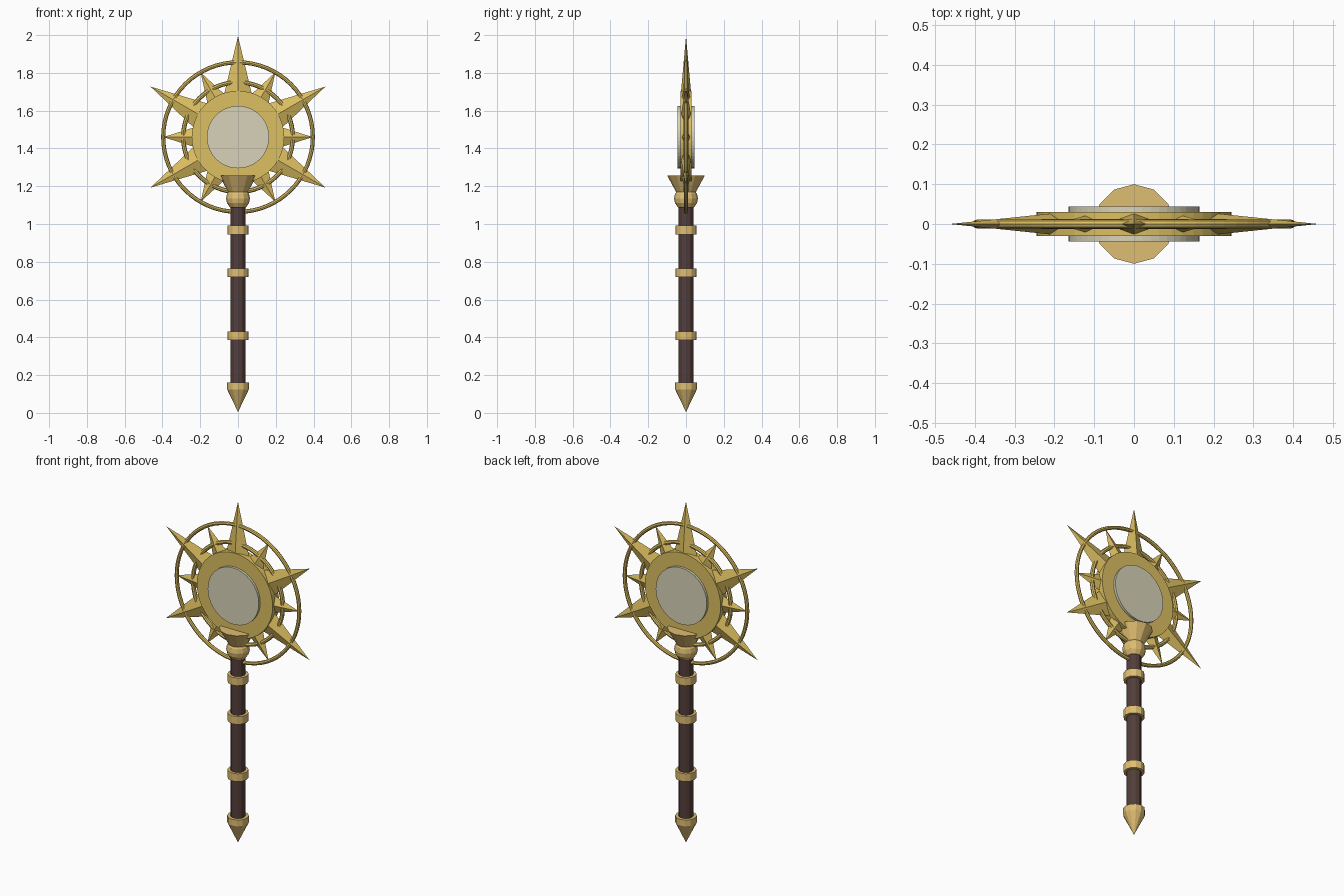
import bpy, bmesh, math
from mathutils import Matrix, Vector

if "Cube" in bpy.data.objects:
    bpy.data.objects.remove(bpy.data.objects["Cube"])

CZ = 1.46  # height of the sun head centre


def material(name, rgb):
    m = bpy.data.materials.new(name)
    m.diffuse_color = (*rgb, 1)
    m.use_nodes = True
    m.node_tree.nodes["Principled BSDF"].inputs["Base Color"].default_value = m.diffuse_color
    return m


GOLD = material("gold", (0.72, 0.52, 0.12))
TRIM = material("warm_gold", (0.74, 0.51, 0.17))
PALE = material("pale_face", (0.69, 0.65, 0.48))
WOOD = material("dark_wood", (0.085, 0.048, 0.042))


def finish(name, bm, mat):
    bmesh.ops.recalc_face_normals(bm, faces=bm.faces[:])
    me = bpy.data.meshes.new(name)
    bm.to_mesh(me)
    bm.free()
    me.materials.append(mat)
    ob = bpy.data.objects.new(name, me)
    bpy.context.collection.objects.link(ob)
    return ob


def lathe(name, profile, mat, sides=12):
    """Closed solid of revolution about z from (radius, z) points."""
    bm = bmesh.new()
    rings = []
    for r, z in profile:
        n = sides if r > 0 else 1
        rings.append([bm.verts.new((r * math.cos(math.tau * i / sides),
                                    r * math.sin(math.tau * i / sides), z)) for i in range(n)])
    for a, b in zip(rings, rings[1:]):
        for i in range(sides):
            j = (i + 1) % sides
            quad = [a[i % len(a)], a[j % len(a)], b[j % len(b)], b[i % len(b)]]
            bm.faces.new(list(dict.fromkeys(quad)))
    for end in (rings[0], rings[-1]):
        if len(end) > 2:
            bm.faces.new(end)
    return finish(name, bm, mat)


def disc(name, r, half, mat):
    ob = lathe(name, [(r, -half), (r, half)], mat, 48)
    ob.rotation_euler.x = math.pi / 2
    ob.location.z = CZ


def ring(name, major, minor):
    bpy.ops.mesh.primitive_torus_add(major_segments=64, minor_segments=8, major_radius=major,
                                     minor_radius=minor, location=(0, 0, CZ),
                                     rotation=(math.pi / 2, 0, 0))
    ob = bpy.context.object
    ob.name = name
    ob.data.materials.append(GOLD)


def spikes(name, start, base, tip, half_w, half_d):
    """Six four-sided spikes spread around the head."""
    bm = bmesh.new()
    for k in range(6):
        turn = Matrix.Translation((0, 0, CZ)) @ Matrix.Rotation(start + k * math.tau / 6, 4, 'Y')
        pts = [(half_w, 0, base), (0, half_d, base), (-half_w, 0, base), (0, -half_d, base)]
        vs = [bm.verts.new(turn @ Vector(p)) for p in pts]
        top = bm.verts.new(turn @ Vector((0, 0, tip)))
        bm.faces.new(vs)
        for i in range(4):
            bm.faces.new((vs[i], vs[(i + 1) % 4], top))
    finish(name, bm, GOLD)


# sun head
disc("sun_disc", 0.245, 0.03, GOLD)
disc("sun_face", 0.165, 0.044, PALE)
ring("outer_ring", 0.396, 0.011)
ring("inner_ring", 0.29, 0.012)
spikes("long_rays", 0, 0.2, 0.535, 0.08, 0.03)
spikes("short_rays", math.pi / 6, 0.2, 0.395, 0.062, 0.027)

# handle
lathe("shaft", [(0.04, 0.14), (0.04, 1.12)], WOOD)
for i, z in enumerate((0.408, 0.742, 0.968)):
    lathe(f"grip_band_{i + 1}", [(0.056, z - 0.023), (0.056, z + 0.023)], TRIM)
lathe("pommel", [(0, 0.005), (0.058, 0.125), (0.058, 0.162)], TRIM)

# joint between handle and head
ball = [(0.063 * math.sin(math.pi * i / 8), 1.135 - 0.063 * math.cos(math.pi * i / 8)) for i in range(9)]
ball[0], ball[-1] = (0, 1.072), (0, 1.198)
lathe("collar_ball", ball, TRIM)
lathe("head_cup", [(0.05, 1.165), (0.1, 1.257)], TRIM)
